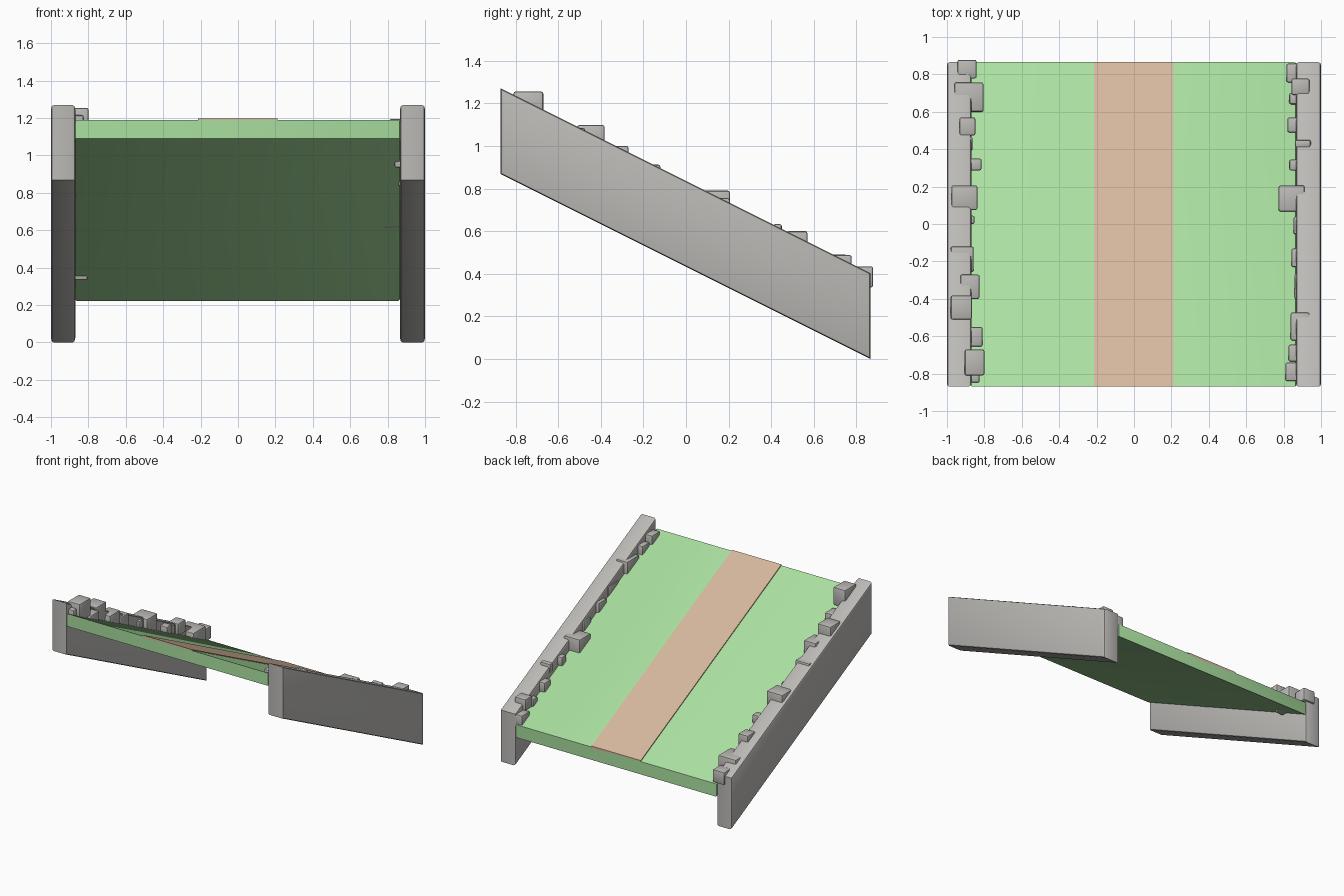
import bpy, bmesh, math

Y0, Y1, SLOPE = -0.87, 0.865, -0.5


def material(name, rgb):
    m = bpy.data.materials.new(name)
    m.diffuse_color = (*rgb, 1)
    return m


def finish(name, bm, mat=None):
    bmesh.ops.recalc_face_normals(bm, faces=bm.faces[:])
    me = bpy.data.meshes.new(name)
    bm.to_mesh(me)
    bm.free()
    ob = bpy.data.objects.new(name, me)
    bpy.context.collection.objects.link(ob)
    if mat:
        me.materials.append(mat)
    bpy.context.view_layer.objects.active = ob
    ob.select_set(True)
    bpy.ops.object.shade_smooth_by_angle(angle=math.radians(35))
    ob.select_set(False)
    return ob


def box(bm, x0, x1, y0, y1, low, high, slope=0.0, bevel=0.0, skip_x=False):
    """Box whose top and bottom heights follow the slope along y."""
    verts = bmesh.ops.create_cube(bm, size=1)["verts"]
    for v in verts:
        x = x1 if v.co.x > 0 else x0
        y = y1 if v.co.y > 0 else y0
        z = (high if v.co.z > 0 else low) + slope * y
        v.co = (x, y, z)
    if bevel:
        edges = {e for v in verts for e in v.link_edges}
        if skip_x:
            edges = {e for e in edges
                     if abs(e.verts[0].co.x - e.verts[1].co.x) < 1e-5}
        bmesh.ops.bevel(bm, geom=list(edges), offset=bevel, segments=2,
                        profile=0.5, affect='EDGES')


def ramp(name, x0, x1, low, high, bevel=0.0, mat=None):
    bm = bmesh.new()
    box(bm, x0, x1, Y0, Y1, low, high, SLOPE, bevel, True)
    return finish(name, bm, mat)


def rocks(name, data):
    bm = bmesh.new()
    for x0, x1, y0, y1, top in data:
        height = max(y1 - y0, 0.07)
        box(bm, x0, x1, y0, y1, top - height, top, bevel=0.01)
    return finish(name, bm)


grass = material("grass", (0.40, 0.74, 0.35))
dirt = material("dirt", (0.67, 0.48, 0.34))
stone = material("stone", (0.5, 0.49, 0.47))

# Sloping ground, path and side walls
ramp("grass_slab", -0.872, 0.867, 0.655, 0.755, 0.01, grass)
ramp("dirt_path", -0.215, 0.21, 0.745, 0.763, 0, dirt)
parts = [ramp("left_wall", -1.0, -0.87, 0.4325, 0.835, 0.015),
         ramp("right_wall", 0.866, 1.0, 0.4325, 0.835, 0.015)]

# Stones along each wall: x range, y range, top height
parts.append(rocks("left_stones", [
    (-0.944, -0.842, 0.778, 0.878, 0.435),
    (-0.960, -0.805, 0.600, 0.757, 0.490),
    (-0.933, -0.848, 0.473, 0.570, 0.600),
    (-0.930, -0.863, 0.390, 0.465, 0.600),
    (-0.885, -0.815, 0.287, 0.350, 0.655),
    (-0.976, -0.837, 0.075, 0.206, 0.790),
    (-0.920, -0.852, 0.000, 0.045, 0.800),
    (-0.980, -0.857, -0.255, -0.120, 0.912),
    (-0.928, -0.826, -0.400, -0.270, 1.000),
    (-0.980, -0.866, -0.510, -0.382, 1.098),
    (-0.900, -0.810, -0.655, -0.550, 1.105),
    (-0.905, -0.800, -0.810, -0.670, 1.255),
    (-0.890, -0.826, -0.848, -0.790, 1.215),
]))
parts.append(rocks("right_stones", [
    (0.815, 0.900, 0.757, 0.858, 0.400),
    (0.842, 0.938, 0.690, 0.778, 0.488),
    (0.830, 0.900, 0.640, 0.700, 0.465),
    (0.820, 0.910, 0.490, 0.570, 0.545),
    (0.860, 0.945, 0.410, 0.450, 0.633),
    (0.830, 0.900, 0.286, 0.345, 0.655),
    (0.773, 0.912, 0.067, 0.206, 0.755),
    (0.853, 0.940, -0.055, 0.040, 0.810),
    (0.842, 0.930, -0.230, -0.130, 0.895),
    (0.858, 0.940, -0.400, -0.270, 0.965),
    (0.837, 0.938, -0.623, -0.473, 1.085),
    (0.826, 0.910, -0.735, -0.645, 1.145),
    (0.810, 0.900, -0.840, -0.740, 1.195),
]))
for p in parts:
    p.data.materials.append(stone)
